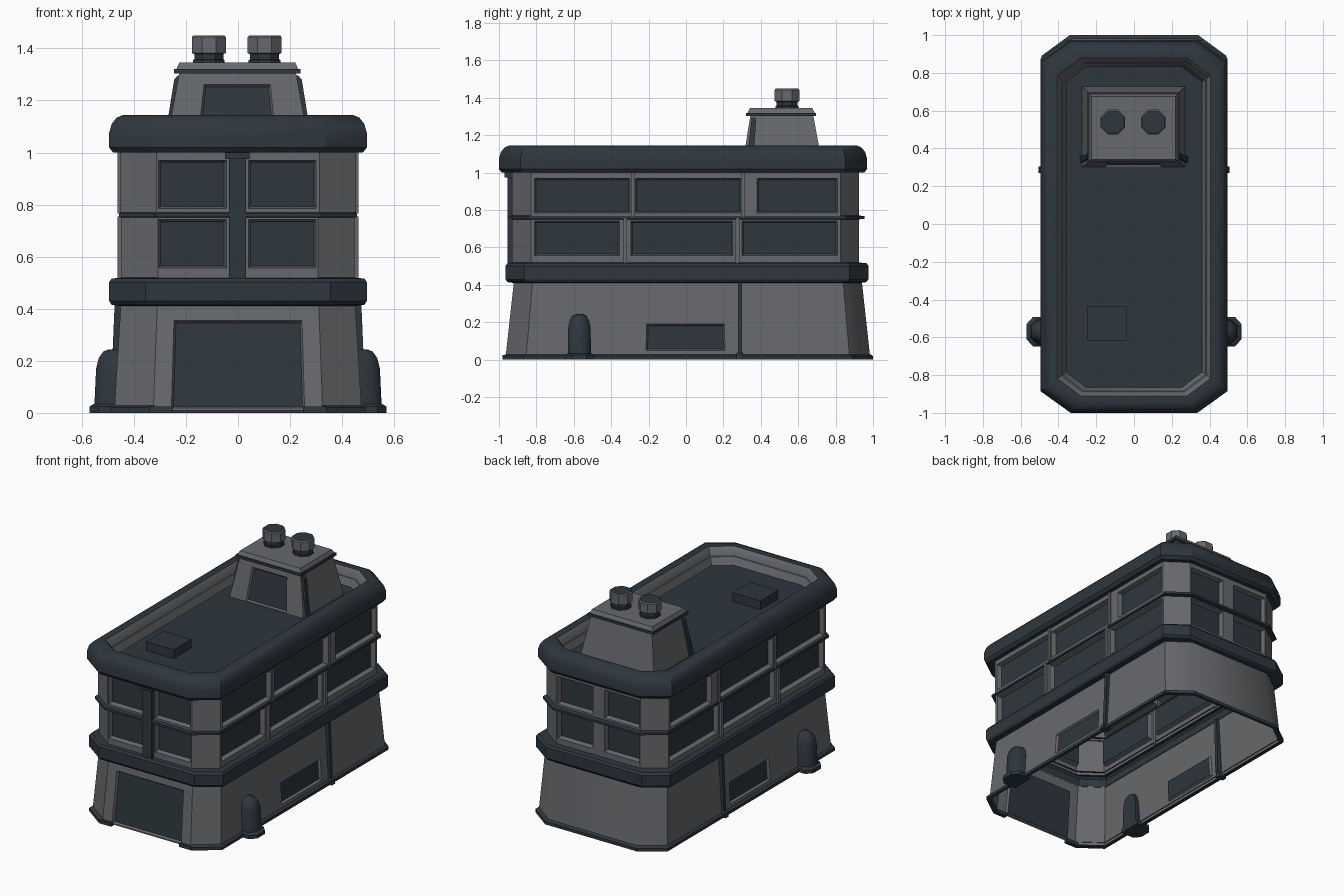
import bpy, bmesh, math
from mathutils import Vector

if "Cube" in bpy.data.objects:
    bpy.data.objects.remove(bpy.data.objects["Cube"])


def material(name, rgb):
    m = bpy.data.materials.new(name)
    m.diffuse_color = (*rgb, 1)
    m.use_nodes = True
    m.node_tree.nodes["Principled BSDF"].inputs["Base Color"].default_value = m.diffuse_color
    return m


MATS = [material("wall_grey", (0.135, 0.14, 0.15)),
        material("dark_slate", (0.027, 0.038, 0.048))]
GREY, DARK = 0, 1


def finish(name, bm, smooth=None, mirror=False, recalc=True):
    if recalc:
        bmesh.ops.recalc_face_normals(bm, faces=bm.faces)
    me = bpy.data.meshes.new(name)
    bm.to_mesh(me)
    bm.free()
    for m in MATS:
        me.materials.append(m)
    ob = bpy.data.objects.new(name, me)
    bpy.context.collection.objects.link(ob)
    if mirror:
        ob.modifiers.new("mirror", 'MIRROR').use_clip = False
    if smooth:
        bpy.context.view_layer.objects.active = ob
        ob.select_set(True)
        bpy.ops.object.shade_smooth_by_angle(angle=math.radians(smooth))
        ob.select_set(False)
    return ob


def octa(hx, y0, y1, z, cx=0.14, cy=0.10):
    """Rectangle with cut corners; sides 0 front, 2 right, 4 back, 6 left."""
    return [Vector(p) for p in (
        (-hx + cx, y0, z), (hx - cx, y0, z), (hx, y0 + cy, z), (hx, y1 - cy, z),
        (hx - cx, y1, z), (-hx + cx, y1, z), (-hx, y1 - cy, z), (-hx, y0 + cy, z))]


def rect(x0, x1, y0, y1, z):
    return [Vector(p) for p in ((x0, y0, z), (x1, y0, z), (x1, y1, z), (x0, y1, z))]


def ngon(x, y, r, z, n=8):
    return [Vector((x + r * math.cos(math.tau * (i + .5) / n),
                    y + r * math.sin(math.tau * (i + .5) / n), z)) for i in range(n)]


def loft(name, rings, mats, top=None, bottom=None, skip=(), smooth=None, mirror=False):
    """Skin through rings; mats is one index or one per segment."""
    bm = bmesh.new()
    vs = [[bm.verts.new(p) for p in r] for r in rings]
    n = len(rings[0])
    for s in range(len(rings) - 1):
        for i in range(n):
            if i in skip:
                continue
            j = (i + 1) % n
            f = bm.faces.new((vs[s][i], vs[s][j], vs[s + 1][j], vs[s + 1][i]))
            f.material_index = mats if isinstance(mats, int) else mats[s]
    if top is not None:
        bm.faces.new(vs[-1]).material_index = top
    if bottom is not None:
        bm.faces.new(vs[0][::-1]).material_index = bottom
    return finish(name, bm, smooth, mirror, recalc=top is not None)


def box(name, x0, x1, y0, y1, z0, z1, mat, mirror=False):
    return loft(name, [rect(x0, x1, y0, y1, z0), rect(x0, x1, y0, y1, z1)], mat,
                mat, mat, mirror=mirror)


def wall(name, lo, hi, openings, depth=0.03, smooth=None):
    """Open wall shell; openings = {side: (spans, z0, z1)} become recessed panels."""
    bm = bmesh.new()
    n = len(lo)

    def face(pts, m):
        bm.faces.new([bm.verts.new(p) for p in pts]).material_index = m
    for i in range(n):
        a, b, c, d = lo[i], lo[(i + 1) % n], hi[(i + 1) % n], hi[i]
        P = lambda u, v: a.lerp(b, u).lerp(d.lerp(c, u), v)
        if i not in openings:
            face((a, b, c, d), GREY)
            continue
        spans, z0, z1 = openings[i]
        ax = 0 if i in (0, 4) else 1
        A, B = (a[ax] + d[ax]) / 2, (b[ax] + c[ax]) / 2
        us = sorted((t - A) / (B - A) for s in spans for t in s)
        v0, v1 = [(z - a.z) / (d.z - a.z) for z in (z0, z1)]
        nrm = (b - a).cross(d - a).normalized()
        cu, cv = [0] + us + [1], [0, v0, v1, 1]
        for p in range(len(cu) - 1):
            for q in range(3):
                u, U, v, V = cu[p], cu[p + 1], cv[q], cv[q + 1]
                cell = [P(u, v), P(U, v), P(U, V), P(u, V)]
                if q == 1 and p % 2 == 1:
                    mid = sum(cell, Vector()) / 4
                    k = [x - nrm * depth + (cell[(j + 1) % 4] - x).normalized() * .008
                         + (cell[j - 1] - x).normalized() * .008 for j, x in enumerate(cell)]
                    for j in range(4):
                        face((cell[j], cell[(j + 1) % 4], k[(j + 1) % 4], k[j]), GREY)
                    face(k, DARK)
                else:
                    face(cell, GREY)
    bmesh.ops.remove_doubles(bm, verts=bm.verts, dist=0.0004)
    return finish(name, bm, smooth, recalc=False)


# Flared ground storey with door and side vents
wall("ground_storey", octa(.475, -.965, .985, 0.01, .15, .11), octa(.45, -.92, .94, .42),
     {0: ([(-.25, .25)], .018, .355), 2: ([(-.21, .205)], .05, .19),
      6: ([(-.21, .205)], .05, .19)}, depth=.015, smooth=60)

# Foot lip, interrupted at the door
loft("foot_lip", [octa(.47, -.96, .98, 0, .15, .11), octa(.49, -.98, 1.0, 0, .15, .11),
                  octa(.49, -.98, 1.0, .02, .15, .11), octa(.47, -.963, .983, .03, .15, .11)],
     DARK, skip=(0,))
box("door_side_lip", .25, .34, -.98, -.95, 0, .024, DARK, mirror=True)

# Two window storeys
front = [(-.305, -.045), (.04, .30)]
for nm, z0, z1, w0, w1, sides, hx in (
        ("lower_window_storey", .50, .76, .557, .742,
         [(-.81, -.355), (-.295, .25), (.30, .81)], .447),
        ("upper_window_storey", .76, 1.01, .785, .97,
         [(-.81, -.30), (-.27, .295), (.38, .81)], .453)):
    wall(nm, octa(hx, -.93, .925, z0), octa(hx, -.93, .925, z1),
         {0: (front, w0, w1), 4: (front, w0, w1), 2: (sides, w0, w1), 6: (sides, w0, w1)})

# Thin posts between the side windows
for y, z0, z1 in ((-.325, .51, .755), (.275, .51, .755), (-.285, .765, 1.005), (.305, .765, 1.005)):
    box("window_post", .44, .462, y - .01, y + .01, z0, z1, GREY, mirror=True)

# Dark bands round the body
loft("lower_band", [octa(.445, -.92, .93, .41), octa(.485, -.955, .965, .415),
                    octa(.495, -.965, .975, .43), octa(.495, -.965, .975, .502),
                    octa(.485, -.955, .965, .516), octa(.44, -.92, .92, .52)], DARK, smooth=30)
loft("middle_band", [octa(.445, -.92, .92, .75), octa(.458, -.955, .955, .753),
                     octa(.458, -.955, .955, .767), octa(.445, -.92, .92, .772)], DARK)

# Front pilaster with cap
box("front_pilaster", -.035, .03, -.955, -.92, .51, 1.0, DARK)
box("pilaster_cap", -.05, .045, -.97, -.92, .975, 1.005, DARK)


# Rounded parapet, grey inner slope and roof deck
def par(d, z):
    return octa(.495 - d, -1 + d, .968 - d, z, .16 - .4 * d, .115 - .25 * d)


loft("parapet_and_roof", [par(.055, 1.0), par(.015, 1.0), par(0, 1.02), par(0, 1.075),
                          par(.01, 1.11), par(.03, 1.135), par(.055, 1.145), par(.09, 1.143),
                          par(.1, 1.13), par(.112, 1.09), par(.117, 1.088), par(.135, 1.04)],
     [DARK] * 7 + [GREY] * 4, top=DARK, smooth=35)
box("roof_hatch", -.245, -.04, -.62, -.435, 1.035, 1.1, DARK)


# Round-topped side buttresses
def half(x, hw, z):
    pts = ((.44, -hw), (x - .035, -hw), (x, -hw * .5), (x, hw * .5), (x - .035, hw), (.44, hw))
    return [Vector((p, -.57 + q, z)) for p, q in pts]


loft("side_buttress", [half(.552, .062, .02), half(.545, .06, .17), half(.535, .052, .21),
                       half(.518, .036, .235), half(.50, .018, .243)], DARK, top=DARK,
     smooth=50, mirror=True)
loft("buttress_foot", [half(.57, .078, 0), half(.57, .078, .024), half(.555, .065, .034)],
     DARK, top=DARK, bottom=DARK, mirror=True)

# Slanted strip on the side walls
loft("side_strip", [rect(.45, .505, .27, .305, 0), rect(.45, .502, .27, .305, .03),
                    rect(.44, .49, .277, .3, .04), rect(.43, .474, .277, .3, .415)],
     DARK, top=DARK, bottom=DARK, mirror=True)

# Tapered rooftop house
wall("roof_house", rect(-.275, .272, .30, .73, 1.035), rect(-.225, .222, .345, .68, 1.31),
     {0: ([(-.14, .133)], 1.045, 1.262)}, depth=.012)
loft("roof_house_corner_strip", [rect(.25, .285, .325, .36, 1.04), rect(.24, .266, .335, .365, 1.15),
                                 rect(.21, .245, .35, .375, 1.28), rect(.20, .232, .352, .372, 1.295)],
     DARK, top=DARK, mirror=True)
loft("roof_house_eave", [rect(-.245, .24, .322, .695, 1.303), rect(-.245, .24, .322, .695, 1.32)],
     DARK, DARK, DARK)
loft("roof_house_cap", [rect(-.237, .232, .33, .688, 1.32), rect(-.225, .22, .342, .676, 1.345)],
     GREY, top=GREY)

# Octagonal chimneys
for x in (-.112, .102):
    loft("chimney", [ngon(x, .54, .066, 1.34), ngon(x, .54, .066, 1.355), ngon(x, .54, .06, 1.358),
                     ngon(x, .54, .06, 1.378), ngon(x, .54, .071, 1.382), ngon(x, .54, .071, 1.443),
                     ngon(x, .54, .064, 1.45)], [DARK, DARK, DARK, GREY, GREY, GREY], top=DARK)
